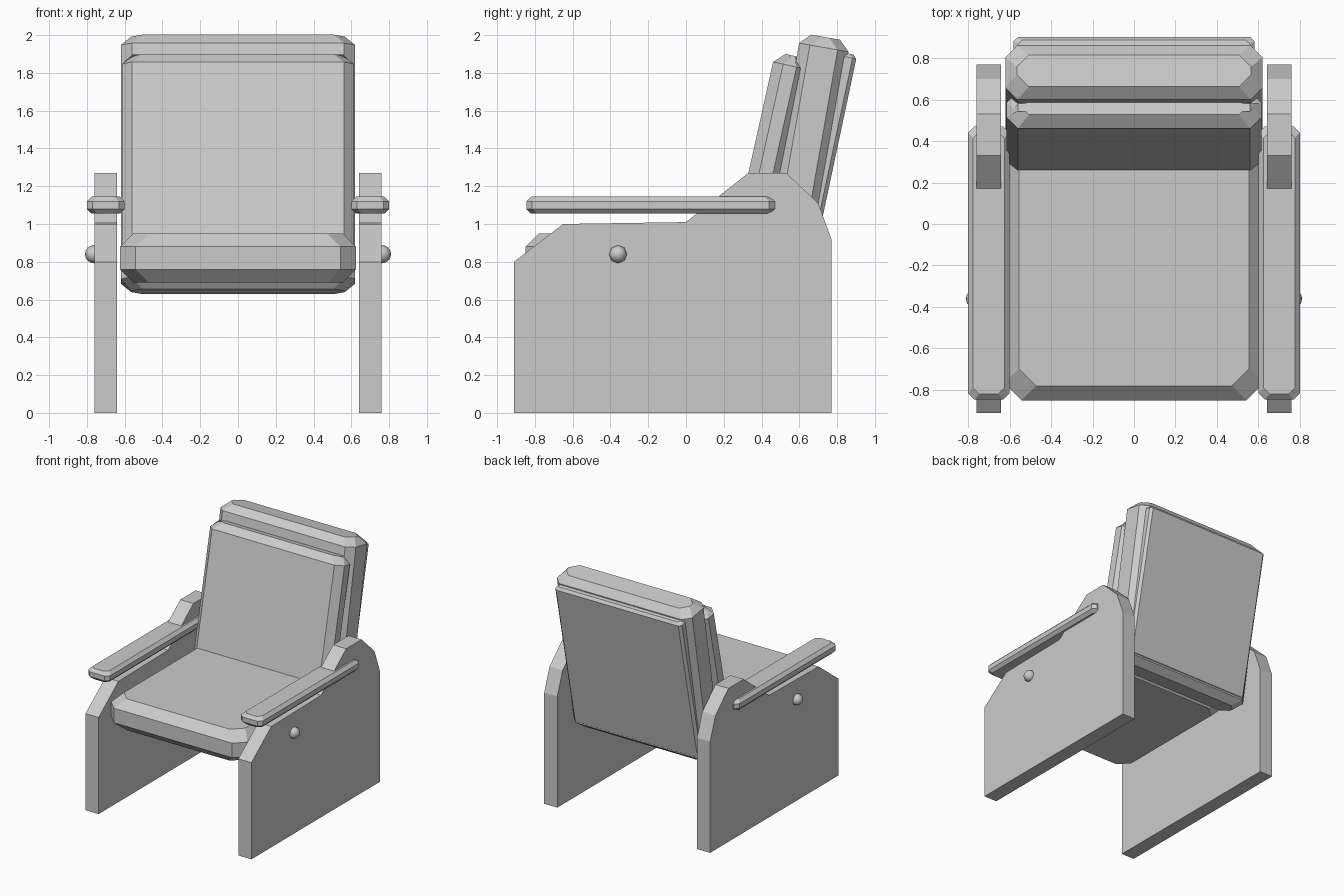
import bpy
import bmesh
from math import radians
from mathutils import Matrix

if "Cube" in bpy.data.objects:
    bpy.data.objects.remove(bpy.data.objects["Cube"], do_unlink=True)

grey = bpy.data.materials.new("plain_grey")
grey.use_nodes = True
grey.diffuse_color = (0.6, 0.6, 0.6, 1)
grey.node_tree.nodes["Principled BSDF"].inputs["Base Color"].default_value = (0.6, 0.6, 0.6, 1)


def finish(name, bm):
    bmesh.ops.recalc_face_normals(bm, faces=bm.faces)
    mesh = bpy.data.meshes.new(name)
    bm.to_mesh(mesh)
    bm.free()
    mesh.materials.append(grey)
    obj = bpy.data.objects.new(name, mesh)
    bpy.context.collection.objects.link(obj)
    return obj


def outline(x, v, cut):
    """Rectangle of half sizes x, v with its corners cut off."""
    return [(x, cut - v), (x, v - cut), (x - cut, v), (cut - x, v),
            (-x, v - cut), (-x, cut - v), (cut - x, -v), (x - cut, -v)]


def padded_slab(name, xr, yr, zr, edge, cut, tilt=0):
    """Slab with cut corners and chamfered rims, tilted back about the x axis."""
    cx, cy = sum(xr) / 2, sum(yr) / 2
    hx, hy = (xr[1] - xr[0]) / 2, (yr[1] - yr[0]) / 2
    bm = bmesh.new()
    rings = []
    for inset, z in ((edge, zr[0]), (0, zr[0] + edge), (0, zr[1] - edge), (edge, zr[1])):
        points = outline(hx - inset, hy - inset, cut)
        rings.append([bm.verts.new((cx + x, cy + y, z)) for x, y in points])
    bm.faces.new(rings[0])
    bm.faces.new(rings[-1])
    for low, high in zip(rings, rings[1:]):
        for i in range(8):
            j = (i + 1) % 8
            bm.faces.new((low[i], low[j], high[j], high[i]))
    bm.transform(Matrix.Rotation(radians(-tilt), 4, 'X'))
    return finish(name, bm)


# Seat and the three leaning layers of the back
padded_slab("seat_cushion", (-0.625, 0.625), (-0.85, 0.42), (0.69, 0.95), 0.07, 0.083)
padded_slab("back_cushion", (-0.615, 0.615), (0.048, 0.23), (0.88, 1.969), 0.055, 0.055, 12.5)
padded_slab("back_frame", (-0.62, 0.62), (0.25, 0.515), (0.72, 2.087), 0.055, 0.058, 10)
padded_slab("back_panel", (-0.58, 0.58), (0.4, 0.492), (0.79, 2.04), 0.02, 0.02, 12)

# Side panel profile as (y, z)
PROFILE = [(-0.91, 0), (0.77, 0), (0.77, 0.92), (0.7, 1.11), (0.53, 1.27),
           (0.33, 1.27), (0, 1.01), (-0.65, 1), (-0.91, 0.8)]

for side, s in (("left", 1), ("right", -1)):
    # Side panel
    bm = bmesh.new()
    face = bm.faces.new([bm.verts.new((s * 0.64, y, z)) for y, z in PROFILE])
    moved = bmesh.ops.extrude_face_region(bm, geom=[face])["geom"]
    bmesh.ops.translate(bm, vec=(s * 0.12, 0, 0),
                        verts=[v for v in moved if isinstance(v, bmesh.types.BMVert)])
    finish(side + "_side_panel", bm)

    # Armrest
    padded_slab(side + "_armrest", sorted((s * 0.6, s * 0.8)), (-0.845, 0.47),
                (1.055, 1.145), 0.025, 0.03)

    # Round bolt head on the outside
    bm = bmesh.new()
    bmesh.ops.create_uvsphere(bm, u_segments=8, v_segments=8, radius=0.048)
    bm.transform(Matrix.Translation((s * 0.762, -0.36, 0.84)) @ Matrix.Rotation(radians(90), 4, 'Y'))
    for f in bm.faces:
        f.smooth = True
    finish(side + "_bolt", bm)
